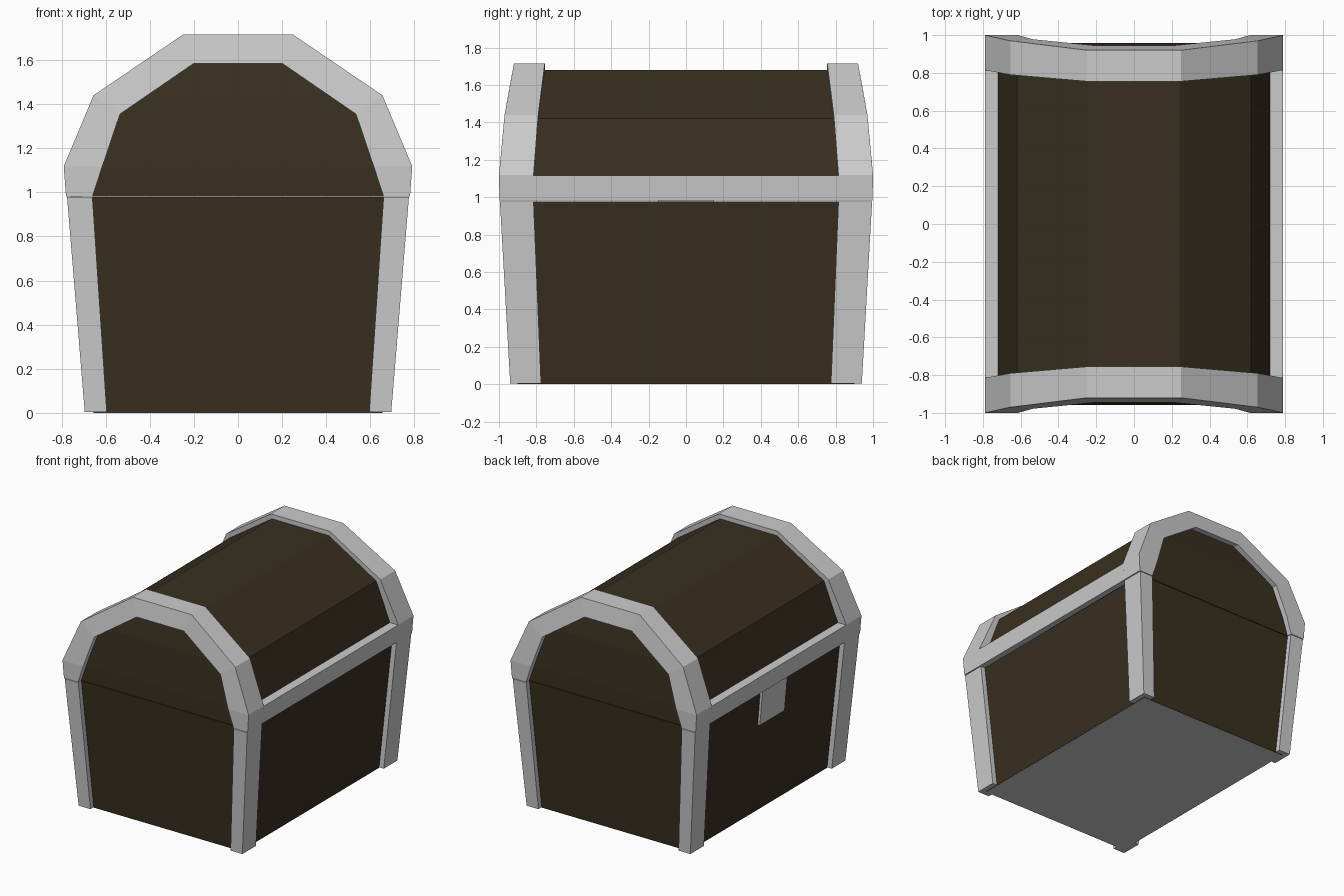
import bpy, bmesh

if "Cube" in bpy.data.objects:
    bpy.data.objects.remove(bpy.data.objects["Cube"])


def loft(name, loops, mat=None):
    """Solid skin through a list of equal-length vertex loops, capped at both ends."""
    bm = bmesh.new()
    rings = [[bm.verts.new(p) for p in loop] for loop in loops]
    n = len(rings[0])
    for a, b in zip(rings, rings[1:]):
        for i in range(n):
            j = (i + 1) % n
            bm.faces.new((a[i], a[j], b[j], b[i]))
    bm.faces.new(rings[0])
    bm.faces.new(rings[-1])
    bmesh.ops.recalc_face_normals(bm, faces=bm.faces)
    mesh = bpy.data.meshes.new(name)
    bm.to_mesh(mesh)
    bm.free()
    obj = bpy.data.objects.new(name, mesh)
    bpy.context.collection.objects.link(obj)
    if mat:
        mesh.materials.append(mat)
    return obj


def rect(x0, x1, y0, y1, z):
    return [(x0, y0, z), (x1, y0, z), (x1, y1, z), (x0, y1, z)]


def centred(x, y, z):
    return rect(-x, x, -y, y, z)


wood = bpy.data.materials.new("dark_wood")
wood.diffuse_color = (0.04, 0.028, 0.014, 1)
wood.use_nodes = True
wood.node_tree.nodes["Principled BSDF"].inputs["Base Color"].default_value = wood.diffuse_color

# Flared wooden body and its grey underside
loft("body", [centred(0.655, 0.90, 0.002), centred(0.737, 0.957, 0.978)], wood)
loft("floor", [centred(0.655, 0.90, 0), centred(0.64, 0.88, 0.02)])

# Faceted wooden lid
loft("lid", [centred(0.737, 0.957, 0.982), centred(0.72, 0.957, 1.115),
             centred(0.62, 0.93, 1.42), centred(0.24, 0.88, 1.68)], wood)

# Leaning corner posts
for sx, side in ((1, "right"), (-1, "left")):
    for sy, end in ((-1, "front"), (1, "back")):
        loft(f"{end}_{side}_post", [
            rect(sx * 0.595, sx * 0.695, sy * 0.775, sy * 0.94, 0.004),
            rect(sx * 0.66, sx * 0.775, sy * 0.815, sy * 0.995, 0.978)])

# Arched end frames: outer x, outer z, inner x, inner z,
# y of outer face at outer edge, at inner edge, and y of inner face
half = [(0.78, 0.982, 0.66, 0.982, 0.997, 0.997, 0.815),
        (0.79, 1.118, 0.615, 1.118, 1.0, 1.0, 0.815),
        (0.655, 1.44, 0.535, 1.355, 0.97, 0.978, 0.79),
        (0.25, 1.715, 0.20, 1.585, 0.92, 0.944, 0.755)]
arch = half + [(-s[0], s[1], -s[2], *s[3:]) for s in reversed(half)]
for sy, end in ((-1, "front"), (1, "back")):
    loft(f"{end}_lid_arch", [
        [(ox, sy * yo, oz), (ix, sy * yi, iz), (ix, sy * yb, iz), (ox, sy * yb, oz)]
        for ox, oz, ix, iz, yo, yi, yb in arch])

# Rails along the long lower edges of the lid
for sx, side in ((1, "right"), (-1, "left")):
    loft(f"{side}_lid_rail", [
        rect(sx * 0.66, sx * 0.78, -0.82, 0.82, 0.982),
        rect(sx * 0.66, sx * 0.79, -0.82, 0.82, 1.117)])

# Latch plate hanging from the left rail
loft("latch", [rect(-0.732, -0.69, -0.15, 0.15, 0.70),
               rect(-0.757, -0.71, -0.15, 0.15, 0.99)])
